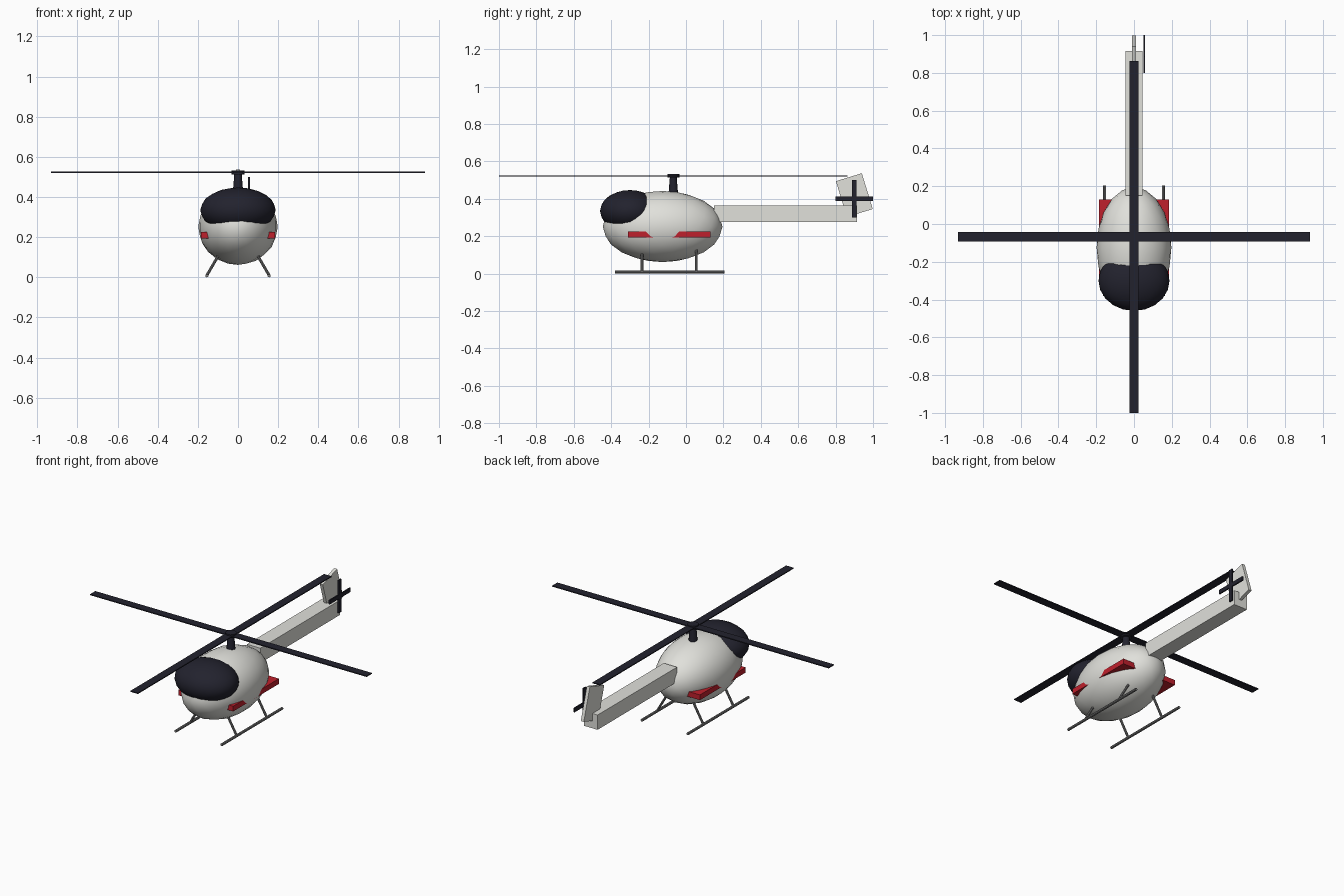
import bpy
from math import radians
from mathutils import Vector

cube = bpy.data.objects.get("Cube")
if cube:
    bpy.data.objects.remove(cube, do_unlink=True)


def material(name, rgb):
    m = bpy.data.materials.new(name)
    m.use_nodes = True
    m.diffuse_color = (*rgb, 1)
    m.node_tree.nodes["Principled BSDF"].inputs["Base Color"].default_value = (*rgb, 1)
    return m


WHITE = material("off white", (0.75, 0.75, 0.71))
DARK = material("dark navy", (0.016, 0.016, 0.027))
RED = material("red", (0.52, 0.014, 0.025))
GREY = material("metal grey", (0.2, 0.2, 0.2))


def finish(name, mat, smooth=False):
    ob = bpy.context.object
    ob.name = name
    ob.data.materials.append(mat)
    bpy.ops.object.transform_apply(location=False, rotation=True, scale=True)
    if smooth:
        bpy.ops.object.shade_smooth_by_angle(angle=radians(40))
    return ob


def box(name, loc, size, mat, tilt=0):
    bpy.ops.mesh.primitive_cube_add(size=1, location=loc, rotation=(tilt, 0, 0))
    bpy.context.object.scale = size
    return finish(name, mat)


def ellipsoid(name, loc, radii, mat):
    bpy.ops.mesh.primitive_ico_sphere_add(subdivisions=3, radius=1, location=loc)
    bpy.context.object.scale = radii
    return finish(name, mat, True)


def rod(name, a, b, r1, r2, mat, sides=12):
    a, b = Vector(a), Vector(b)
    bpy.ops.mesh.primitive_cone_add(
        vertices=sides, radius1=r1, radius2=r2, depth=(b - a).length,
        location=(a + b) / 2, rotation=(b - a).to_track_quat('Z', 'Y').to_euler())
    return finish(name, mat, True)


# Cabin, canopy glass and side stubs
ellipsoid("cabin", (0, -0.125, 0.252), (0.198, 0.32, 0.19), WHITE)
ellipsoid("canopy", (0, -0.30, 0.335), (0.188, 0.16, 0.112), DARK)
box("side_stubs", (0, -0.09, 0.209), (0.37, 0.44, 0.032), RED)

# Tail boom, fin and tail rotor
box("tail_boom", (0, 0.533, 0.32), (0.09, 0.765, 0.09), WHITE)
box("tail_fin", (0, 0.9, 0.42), (0.02, 0.145, 0.2), WHITE, radians(17))
box("tail_rotor_blade_upright", (0.055, 0.9, 0.4), (0.008, 0.025, 0.2), DARK)
box("tail_rotor_blade_level", (0.055, 0.9, 0.4), (0.008, 0.2, 0.025), DARK)

# Mast, hub and main rotor
ROTOR_Y = -0.068
rod("mast", (0, ROTOR_Y, 0.42), (0, ROTOR_Y, 0.52), 0.026, 0.018, DARK)
rod("hub", (0, ROTOR_Y, 0.513), (0, ROTOR_Y, 0.533), 0.032, 0.032, DARK)
box("rotor_blade_lengthwise", (0, ROTOR_Y, 0.523), (0.05, 1.864, 0.006), DARK)
box("rotor_blade_crosswise", (0, ROTOR_Y, 0.523), (1.864, 0.05, 0.006), DARK)

# Landing skids
for side, s in (("left", 1), ("right", -1)):
    rod(side + "_skid", (s * 0.155, -0.38, 0.008), (s * 0.155, 0.205, 0.008),
        0.008, 0.008, GREY, 8)
    for end, y in (("front", -0.235), ("rear", 0.055)):
        rod(f"{side}_{end}_strut", (s * 0.155, y, 0.01), (s * 0.085, y, 0.13),
            0.007, 0.007, GREY, 8)
